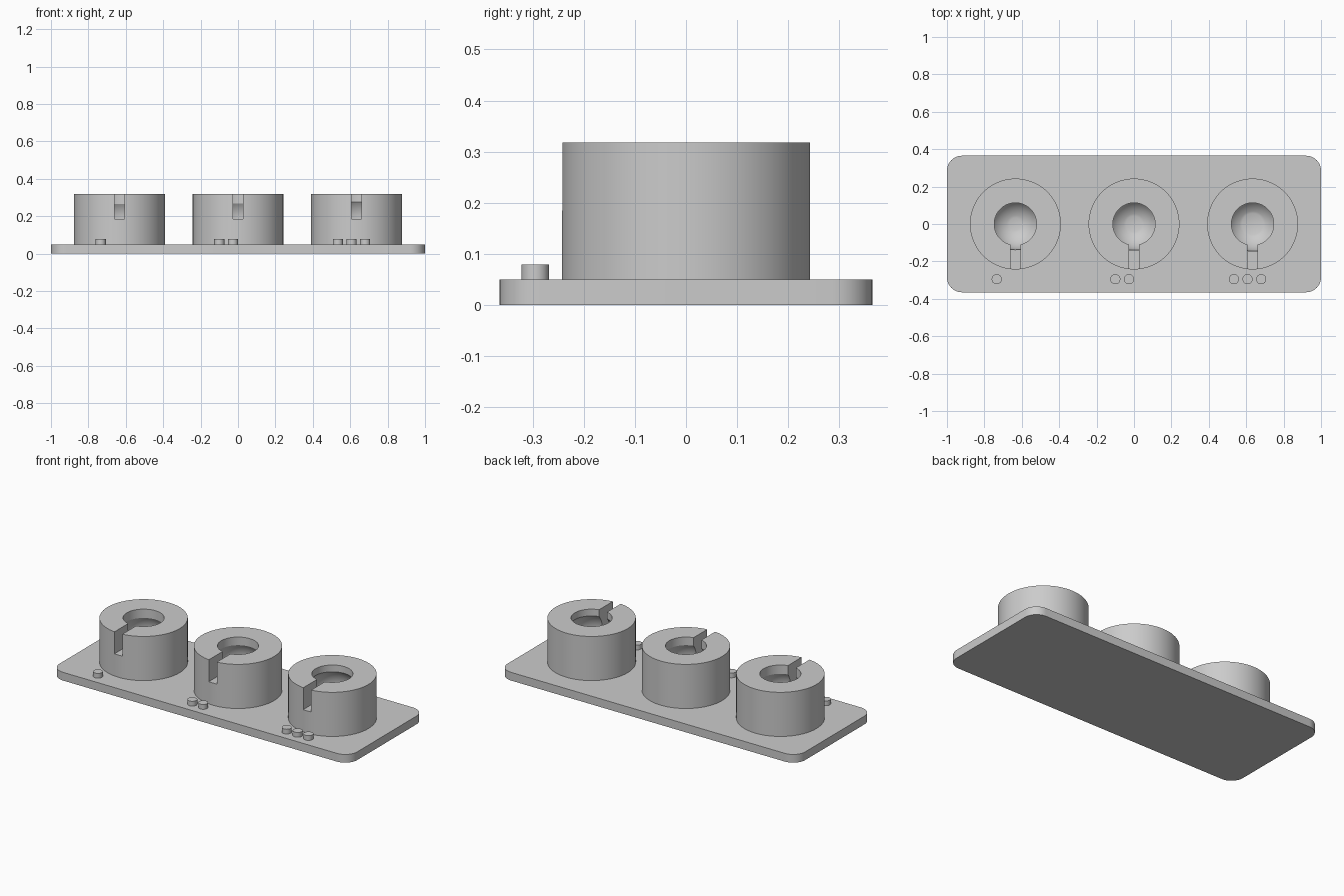
import bpy, bmesh, math
from mathutils import Matrix, Vector

cube = bpy.data.objects.get("Cube")
if cube:
    bpy.data.objects.remove(cube, do_unlink=True)

PLATE_TOP = 0.05
POST_TOP = 0.318
POST_RADIUS = 0.243
BORE = 0.113
BALL_Z = 0.185
SLOT_WIDTH = 0.053

grey = bpy.data.materials.new("plain grey")
grey.use_nodes = True
GREY = (0.6, 0.6, 0.6, 1)
grey.diffuse_color = GREY
grey.node_tree.nodes["Principled BSDF"].inputs["Base Color"].default_value = GREY


def finish(name, bm, location=(0, 0, 0)):
    bmesh.ops.recalc_face_normals(bm, faces=bm.faces)
    mesh = bpy.data.meshes.new(name)
    bm.to_mesh(mesh)
    bm.free()
    mesh.materials.append(grey)
    obj = bpy.data.objects.new(name, mesh)
    obj.location = location
    bpy.context.collection.objects.link(obj)
    return obj


def smooth(obj):
    bpy.ops.object.select_all(action='DESELECT')
    obj.select_set(True)
    bpy.context.view_layer.objects.active = obj
    bpy.ops.object.shade_smooth_by_angle(angle=math.radians(30))


# Base plate with rounded vertical corners
def base_plate():
    bm = bmesh.new()
    size = Matrix.Diagonal((2, 0.73, PLATE_TOP, 1))
    bmesh.ops.create_cube(bm, size=1, matrix=Matrix.Translation((0, 0, PLATE_TOP / 2)) @ size)
    uprights = [e for e in bm.edges if abs(e.verts[0].co.z - e.verts[1].co.z) > 0.01]
    bmesh.ops.bevel(bm, geom=uprights, offset=0.08, segments=10, profile=0.5, affect='EDGES')
    smooth(finish("base_plate", bm))


# Post with a ball-shaped hollow, turned from its half section, then slotted
def socket_post(name, x, ball):
    floor = PLATE_TOP + 0.001
    low = math.asin((floor - BALL_Z) / ball)
    high = math.acos(BORE / ball)
    profile = [(0, 0.02), (POST_RADIUS, 0.02), (POST_RADIUS, POST_TOP), (BORE, POST_TOP)]
    steps = 20
    for i in range(steps + 1):
        a = high + (low - high) * i / steps
        profile.append((ball * math.cos(a), BALL_Z + ball * math.sin(a)))
    profile.append((0, floor))

    bm = bmesh.new()
    verts = [bm.verts.new((r, 0, z)) for r, z in profile]
    edges = [bm.edges.new(pair) for pair in zip(verts, verts[1:])]
    bmesh.ops.spin(bm, geom=verts + edges, cent=(0, 0, 0), axis=(0, 0, 1),
                   angle=math.tau, steps=72, use_duplicate=False)
    bmesh.ops.remove_doubles(bm, verts=bm.verts, dist=0.0001)
    post = finish(name, bm, (x, 0, 0))

    # Front slot cutter
    bm = bmesh.new()
    size = Matrix.Diagonal((SLOT_WIDTH, 0.25, 0.2, 1))
    bmesh.ops.create_cube(bm, size=1, matrix=size)
    cutter = finish("slot_cutter", bm, (x, -0.175, BALL_Z + 0.1))
    cutter.hide_render = True
    cut = post.modifiers.new("slot", 'BOOLEAN')
    cut.operation = 'DIFFERENCE'
    cut.solver = 'EXACT'
    cut.object = cutter
    bpy.context.view_layer.update()
    bpy.context.view_layer.objects.active = post
    bpy.ops.object.modifier_apply(modifier=cut.name)
    bpy.data.objects.remove(cutter, do_unlink=True)
    smooth(post)


# Small round counting stud
def stud(name, x):
    bm = bmesh.new()
    bmesh.ops.create_cone(bm, cap_ends=True, segments=32, radius1=0.027, radius2=0.027, depth=0.049)
    smooth(finish(name, bm, (x, -0.295, 0.0545)))


base_plate()
sockets = [("right", -0.634, 0.138), ("middle", 0, 0.1405), ("left", 0.634, 0.1455)]
for count, (side, x, ball) in enumerate(sockets, 1):
    socket_post(side + "_socket_post", x, ball)
    for i in range(count):
        stud(f"{side}_stud_{i + 1}", x - 0.1 + 0.073 * i)
